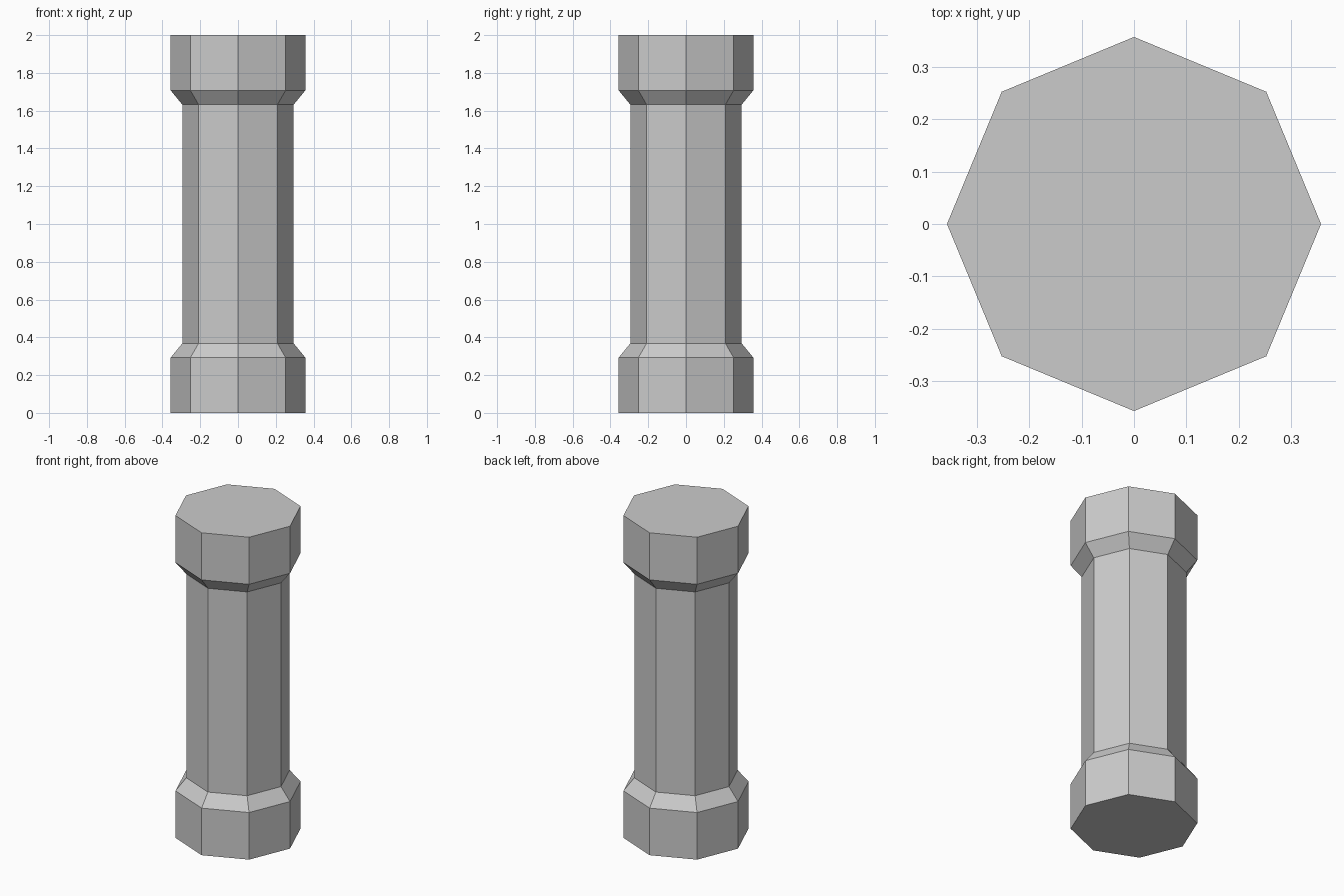
import bpy, bmesh
from math import cos, sin, tau

if "Cube" in bpy.data.objects:
    bpy.data.objects.remove(bpy.data.objects["Cube"])

SIDES = 8
R_END, R_SHAFT, HEIGHT = 0.357, 0.295, 2.0
Z_BLOCK, Z_SHAFT = 0.292, 0.368

# Half profile (radius, z), mirrored to make the capital
base = [(R_END, 0), (R_END, Z_BLOCK), (R_SHAFT, Z_SHAFT)]
profile = base + [(r, HEIGHT - z) for r, z in reversed(base)]

# Octagonal rings stacked along the profile
bm = bmesh.new()
rings = [[bm.verts.new((r * cos(tau * i / SIDES), r * sin(tau * i / SIDES), z))
          for i in range(SIDES)] for r, z in profile]

# Side faces between neighbouring rings
for low, high in zip(rings, rings[1:]):
    for i in range(SIDES):
        j = (i + 1) % SIDES
        bm.faces.new((low[i], low[j], high[j], high[i]))

# Bottom and top caps
bm.faces.new(rings[0][::-1])
bm.faces.new(rings[-1])

mesh = bpy.data.meshes.new("octagonal_column")
bm.to_mesh(mesh)
bm.free()
column = bpy.data.objects.new("octagonal_column", mesh)
bpy.context.collection.objects.link(column)
